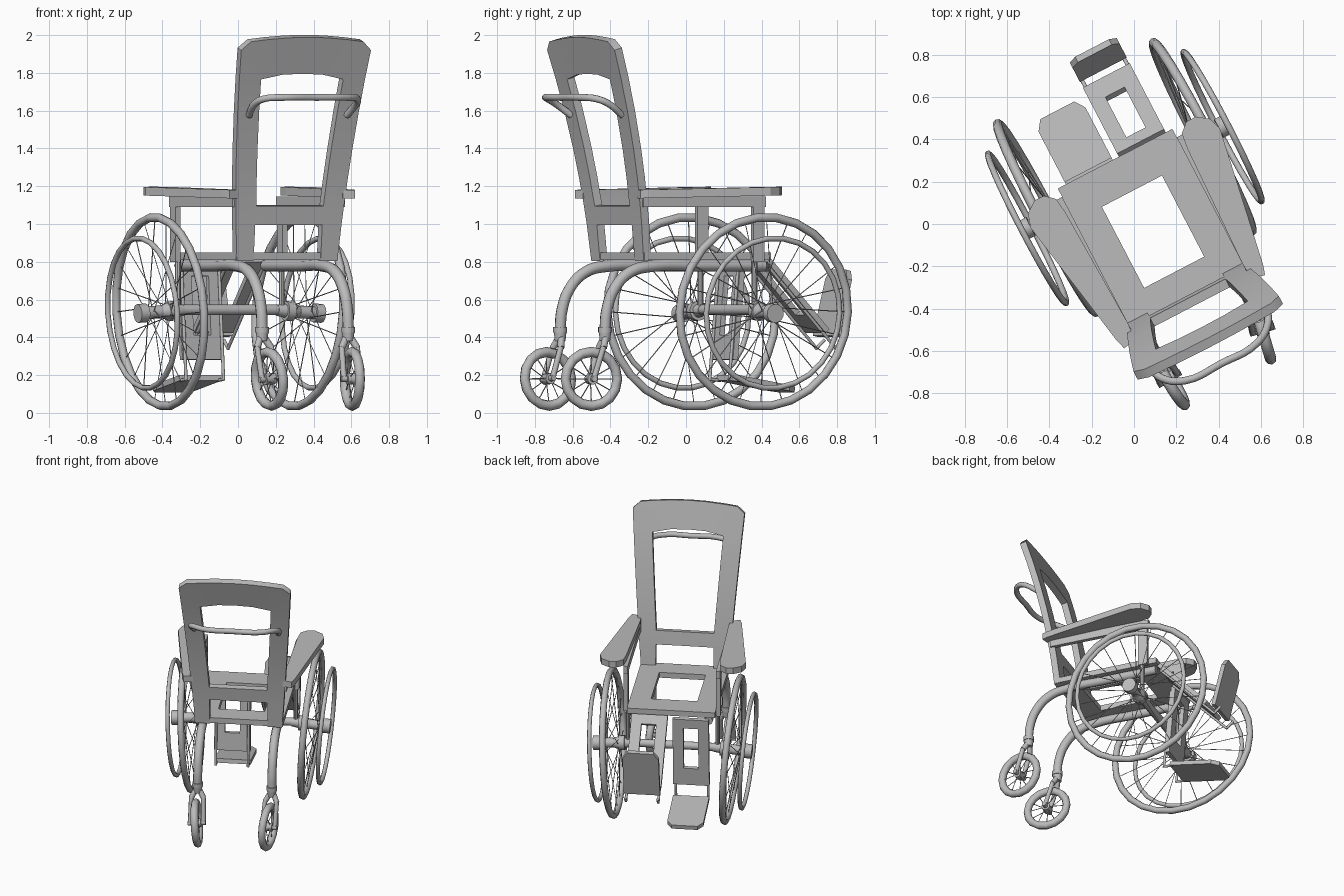
import bpy, bmesh, math
from mathutils import Matrix, Vector

if "Cube" in bpy.data.objects:
    bpy.data.objects.remove(bpy.data.objects["Cube"])

# Chair is laid out facing +y, then turned into place
PLACE = Matrix.Rotation(math.radians(27.5), 4, 'Z') @ Matrix.Translation((0.063, 0, 0))
grey = bpy.data.materials.new("grey")
grey.diffuse_color = (0.5, 0.5, 0.5, 1)
grey.use_nodes = True
grey.node_tree.nodes["Principled BSDF"].inputs["Base Color"].default_value = grey.diffuse_color


def add(name, data, smooth=False):
    ob = bpy.data.objects.new(name, data)
    bpy.context.collection.objects.link(ob)
    ob.matrix_world = PLACE
    data.materials.append(grey)
    if smooth:
        bpy.ops.object.select_all(action='DESELECT')
        ob.select_set(True)
        bpy.context.view_layer.objects.active = ob
        bpy.ops.object.shade_smooth_by_angle(angle=math.radians(50))
    return ob


def finish(name, bm, smooth=False, matrix=None):
    if matrix:
        bm.transform(matrix)
    bmesh.ops.recalc_face_normals(bm, faces=bm.faces)
    me = bpy.data.meshes.new(name)
    bm.to_mesh(me)
    bm.free()
    return add(name, me, smooth)


def rod(bm, a, b, r, n=10, r2=None):
    a, b = Vector(a), Vector(b)
    d = b - a
    m = Matrix.Translation((a + b) / 2) @ d.to_track_quat('Z', 'Y').to_matrix().to_4x4()
    bmesh.ops.create_cone(bm, cap_ends=True, segments=n, radius1=r,
                          radius2=r if r2 is None else r2, depth=d.length, matrix=m)


def box(bm, lo, hi):
    lo, hi = Vector(lo), Vector(hi)
    bmesh.ops.create_cube(bm, size=1, matrix=Matrix.Translation((lo + hi) / 2)
                          @ Matrix.Diagonal((*(hi - lo), 1)))


def ring(bm, c, R, r, N, n=8):
    """Torus around the x axis."""
    vs = []
    for i in range(N):
        a = 2 * math.pi * i / N
        for j in range(n):
            b = 2 * math.pi * j / n
            q = R + r * math.cos(b)
            vs.append(bm.verts.new((c[0] + r * math.sin(b), c[1] + q * math.cos(a),
                                    c[2] + q * math.sin(a))))
    for i in range(N):
        for j in range(n):
            k, l = (i + 1) % N, (j + 1) % n
            bm.faces.new([vs[i * n + j], vs[k * n + j], vs[k * n + l], vs[i * n + l]])


def slab(bm, faces, thick):
    """Thicken flat faces, given as point lists, along a vector."""
    for f in faces:
        bm.faces.new([bm.verts.new(p) for p in f])
    bmesh.ops.remove_doubles(bm, verts=bm.verts, dist=1e-4)
    res = bmesh.ops.extrude_face_region(bm, geom=bm.faces[:], use_keep_orig=True)
    bmesh.ops.translate(bm, vec=thick,
                        verts=[g for g in res['geom'] if isinstance(g, bmesh.types.BMVert)])


def frame(outer, inner):
    n = len(outer)
    return [[outer[i], outer[(i + 1) % n], inner[(i + 1) % n], inner[i]] for i in range(n)]


def rect(x0, x1, y0, y1):
    return [(x0, y0), (x1, y0), (x1, y1), (x0, y1)]


def tube(name, pts, r):
    cu = bpy.data.curves.new(name, 'CURVE')
    cu.dimensions = '3D'
    cu.bevel_depth, cu.bevel_resolution = r, 2
    cu.resolution_u, cu.use_fill_caps = 5, True
    sp = cu.splines.new('BEZIER')
    sp.bezier_points.add(len(pts) - 1)
    for bp, p in zip(sp.bezier_points, pts):
        bp.co = p
        bp.handle_left_type = bp.handle_right_type = 'AUTO'
    add(name, cu)


def mean(bm):
    return sum((v.co for v in bm.verts), Vector()) / len(bm.verts)


# Seat board with opening
bm = bmesh.new()
slab(bm, [[(x, y, 0.81) for x, y in f] for f in
          frame(rect(-.305, .305, -.44, .315), rect(-.16, .16, -.29, .142))], (0, 0, 0.04))
finish("seat", bm)

# Reclined, gently curved backrest
W = lambda z: 0.30 + 0.078 * (z - 0.81)
I = lambda z: 0.20 + 0.067 * max(0, z - 1.1)
rows = [0.81, 1.0, 1.1, 1.25, 1.4, 1.6, 1.77]
half = [[(I(a), a), (W(a), a), (W(b), b), (I(b), b)] for a, b in zip(rows, rows[1:])]
half.append([(0, 1.0), (I(1), 1.0), (I(1.1), 1.1), (0, 1.1)])
half.append([(I(1.77), 1.77), (W(1.77), 1.77), (.387, 1.925), (.335, 1.97), (I(1.77), 1.98)])
half.append([(.12, 1.795), (I(1.77), 1.77), (I(1.77), 1.98), (.12, 1.99)])
half.append([(0, 1.80), (.12, 1.795), (.12, 1.99), (0, 1.993)])
bm = bmesh.new()
for s in (1, -1):
    for f in half:
        pts = []
        for x, z in f:
            t = (z - 0.81) / 1.12
            pts.append(bm.verts.new((s * x, -0.42 - 0.09 * t - 0.13 * t * t, z)))
        bm.faces.new(pts)
bmesh.ops.remove_doubles(bm, verts=bm.verts, dist=1e-4)
bmesh.ops.recalc_face_normals(bm, faces=bm.faces)
middle = mean(bm)
bmesh.ops.solidify(bm, geom=bm.faces[:], thickness=0.045)
finish("backrest", bm, True, Matrix.Translation(middle - mean(bm)))

# Push handle
side = [(.292, -.565, 1.575), (.303, -.65, 1.635), (.28, -.71, 1.662), (.19, -.768, 1.67)]
tube("push_handle", [(-x, y, z) for x, y, z in side] + [(0, -.775, 1.67)] + side[::-1], 0.019)

arm = [(.305, -.40), (.31, -.485), (.375, -.50), (.39, -.45), (.505, .21), (.485, .275),
       (.43, .315), (.38, .315), (.335, .275), (.325, .2)]
YC, ZC = 0.215, 0.535
for s, side_name in ((-1, "left"), (1, "right")):
    # Armrest pad, rail and post
    bm = bmesh.new()
    slab(bm, [[(s * x, y, 1.146 + 0.02 * y) for x, y in arm]], (0, 0, 0.045))
    finish(side_name + "_armrest", bm)
    bm = bmesh.new()
    box(bm, (s * .32 - .015, -.46, 1.09), (s * .32 + .015, .27, 1.145))
    box(bm, (s * .32 - .015, .195, .80), (s * .32 + .015, .26, 1.1))
    rod(bm, (s * .31, YC, .82), (s * .31, YC, ZC), .016)
    finish(side_name + "_arm_support", bm)

    # Large wheel, hand rim, hub and laced spokes, tops leaning outward
    pivot = Matrix.Translation((s * .415, YC, ZC))
    lean_out = pivot @ Matrix.Rotation(math.radians(s * 3.7), 4, 'Y') @ pivot.inverted()
    bm = bmesh.new()
    ring(bm, (s * .415, YC, ZC), .502, .023, 26)
    finish(side_name + "_tyre", bm, True, lean_out)
    bm = bmesh.new()
    ring(bm, (s * .521, YC, ZC), .398, .015, 26)
    finish(side_name + "_hand_rim", bm, True, lean_out)
    bm = bmesh.new()
    for x0, x1, r0, r1 in ((.28, .33, .030, .036), (.33, .375, .052, .052), (.375, .41, .045, .032),
                           (.41, .50, .034, .034), (.50, .55, .05, .05)):
        rod(bm, (s * x0, YC, ZC), (s * x1, YC, ZC), r0, 14, r1)
    finish(side_name + "_hub", bm, True, lean_out)
    bm = bmesh.new()
    for i in range(24):
        a = 2 * math.pi * i / 24
        h = a + (0.9 if i % 4 < 2 else -0.9)
        hx = .37 if i % 2 else .47
        rod(bm, (s * hx, YC + .035 * math.cos(h), ZC + .035 * math.sin(h)),
            (s * .415, YC + .49 * math.cos(a), ZC + .49 * math.sin(a)), .0028, 4)
    finish(side_name + "_spokes", bm, False, lean_out)

    # Bent frame tube
    tube(side_name + "_frame_tube", [(s * .257, y, z) for y, z in
         ((.30, .78), (-.1, .78), (-.36, .778), (-.50, .745), (-.595, .655), (-.64, .54), (-.65, .44))], .031)

    # Swivelled caster: collar and fork, then tilted wheel with spokes
    swivel = (Matrix.Translation((s * .257, -.65, 0))
              @ Matrix.Rotation(math.radians(3 if s < 0 else -11), 4, 'Z'))
    bm = bmesh.new()
    rod(bm, (0, 0, .425), (0, 0, .455), .037, 12)
    rod(bm, (0, 0, .38), (0, 0, .425), .028, 12, .033)
    for q in (-1, 1):
        rod(bm, (q * .012, 0, .40), (q * .042, -.02, .345), .019, 8)
        rod(bm, (q * .042, -.02, .35), (q * .046, -.075, .18), .016, 8)
    finish(side_name + "_caster_fork", bm, True, swivel)
    bm = bmesh.new()
    rod(bm, (-.062, 0, 0), (.062, 0, 0), .016, 10)
    rod(bm, (-.03, 0, 0), (.03, 0, 0), .03, 10)
    ring(bm, (0, 0, 0), .143, .027, 16)
    for i in range(12):
        a = 2 * math.pi * i / 12
        rod(bm, (.02 * (-1) ** i, 0, 0), (0, .13 * math.cos(a), .13 * math.sin(a)), .003, 4)
    tilt = math.radians(-5 if s < 0 else 0)
    finish(side_name + "_caster_wheel", bm, True, swivel
           @ Matrix.Translation((0, -.075, .18)) @ Matrix.Rotation(tilt, 4, 'Y'))

    # Leg rest: left hangs down, right is raised
    lean, plate_dir = ((-95, -10) if s < 0 else (-47, 76))
    d = Vector((0, math.cos(math.radians(lean)), math.sin(math.radians(lean))))
    nrm = Vector((0, -d.z, d.y))
    top = Vector((-.137 if s < 0 else .145, .30, .81))
    at = lambda x, t, o=0: top + Vector((x, 0, 0)) + d * t + nrm * o
    bm = bmesh.new()
    slab(bm, [[at(x, t) for x, t in f] for f in
              frame(rect(-.125, .125, .015, .53), rect(-.051, .051, .085, .40))], nrm * .03)
    finish(side_name + "_leg_rest", bm)
    bm = bmesh.new()
    for q in (-.112, .112):
        rod(bm, at(q, .05, -.006), at(q, .64, -.006), .009, 8)
        rod(bm, at(q, .635, -.006), at(q, .635, .06), .009, 8)
    finish(side_name + "_leg_rest_rods", bm, True)
    p = Vector((0, math.cos(math.radians(plate_dir)), math.sin(math.radians(plate_dir))))
    pn = Vector((0, -p.z, p.y))
    base = at(0, .638, .04) if s < 0 else at(0, .60, .045)
    shape = [(-.125, 0), (.125, 0), (.125, .31), (.09, .36), (-.09, .36), (-.125, .31)]
    bm = bmesh.new()
    slab(bm, [[base + Vector((x, 0, 0)) + p * t for x, t in shape]], pn * .03)
    finish(side_name + "_footplate", bm)

# Axle between the hubs
bm = bmesh.new()
rod(bm, (-.31, YC, .545), (.31, YC, .545), .028, 12)
finish("axle", bm, True)
